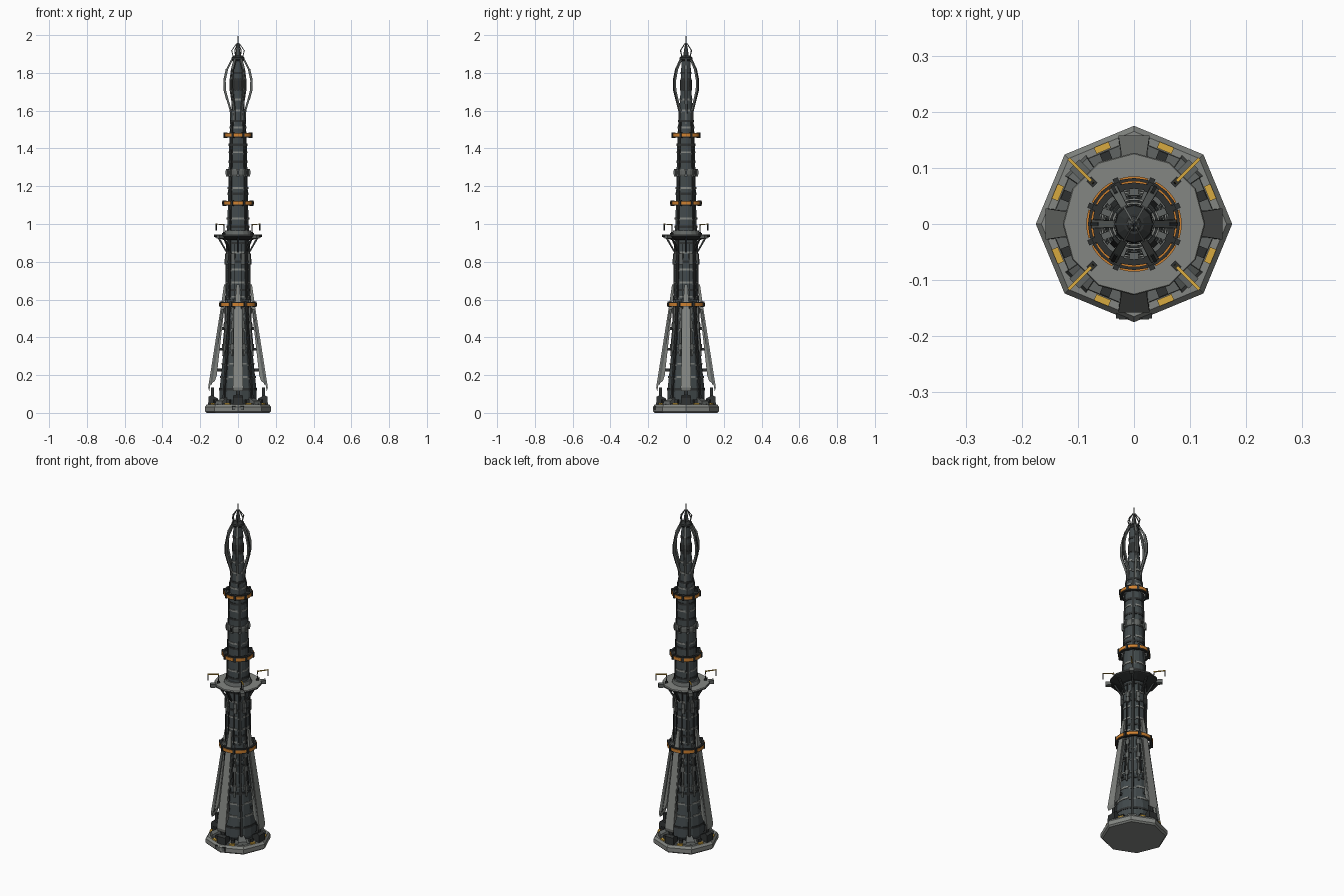
import bpy, bmesh, math
from math import cos, sin, radians

cube = bpy.data.objects.get("Cube")
if cube:
    bpy.data.objects.remove(cube, do_unlink=True)


def material(name, rgb):
    m = bpy.data.materials.new(name)
    m.use_nodes = True
    m.diffuse_color = (*rgb, 1)
    m.node_tree.nodes["Principled BSDF"].inputs["Base Color"].default_value = (*rgb, 1)
    return m


SLATE = material("slate panel", (0.055, 0.068, 0.072))
DARK = material("dark metal", (0.028, 0.031, 0.031))
STEEL = material("mid steel", (0.12, 0.13, 0.125))
PALE = material("pale grey", (0.23, 0.24, 0.225))
ORANGE = material("orange", (0.62, 0.22, 0.03))
YELLOW = material("yellow", (0.68, 0.40, 0.05))


def finish(name, bm, mat):
    bmesh.ops.recalc_face_normals(bm, faces=bm.faces)
    mesh = bpy.data.meshes.new(name)
    bm.to_mesh(mesh)
    bm.free()
    mesh.materials.append(mat)
    ob = bpy.data.objects.new(name, mesh)
    bpy.context.collection.objects.link(ob)
    return ob


def polar(r, deg, z, side=0.0):
    """Point at radius r along a heading, shifted sideways."""
    a = radians(deg)
    return (r * cos(a) - side * sin(a), r * sin(a) + side * cos(a), z)


def around(n, start=0.0):
    return [start + 360 * i / n for i in range(n)]


def lathe(name, profile, mat, sides=16, start=0.0):
    """Solid of revolution, capped at both ends."""
    bm = bmesh.new()
    rows = [[bm.verts.new(polar(r, a, z)) for a in around(sides, start)] for r, z in profile]
    for lo, hi in zip(rows, rows[1:]):
        for i in range(sides):
            j = (i + 1) % sides
            bm.faces.new((lo[i], lo[j], hi[j], hi[i]))
    bm.faces.new(rows[0])
    bm.faces.new(rows[-1])
    return finish(name, bm, mat)


def arcs(name, r0, r1, z0, z1, mat, headings, span, steps=4):
    """Curved bars of rectangular section centred on each heading."""
    bm = bmesh.new()
    section = [(r0, z0), (r1, z0), (r1, z1), (r0, z1)]
    for h in headings:
        rows = [[bm.verts.new(polar(r, h - span / 2 + span * i / steps, z)) for r, z in section]
                for i in range(steps + 1)]
        for a, b in zip(rows, rows[1:]):
            for i in range(4):
                j = (i + 1) % 4
                bm.faces.new((a[i], a[j], b[j], b[i]))
        bm.faces.new(rows[0])
        bm.faces.new(rows[-1])
    return finish(name, bm, mat)


def prism(name, points, mat, headings, shift=0.0):
    """Radial outline of (radius, z, half width), repeated on each heading."""
    bm = bmesh.new()
    for h in headings:
        left = [bm.verts.new(polar(r, h, z, shift - w)) for r, z, w in points]
        right = [bm.verts.new(polar(r, h, z, shift + w)) for r, z, w in points]
        bm.faces.new(left)
        bm.faces.new(right)
        n = len(points)
        for i in range(n):
            j = (i + 1) % n
            bm.faces.new((left[i], left[j], right[j], right[i]))
    return finish(name, bm, mat)


def block(name, r0, r1, z0, z1, w, mat, headings, shift=0.0):
    return prism(name, [(r0, z0, w), (r1, z0, w), (r1, z1, w), (r0, z1, w)], mat, headings, shift)


def strip(name, path, thick, mat, headings, shift=0.0):
    """Bar following (radius, z, half width) with depth towards the axis."""
    inner = [(r - thick, z, w) for r, z, w in reversed(path)]
    return prism(name, path + inner, mat, headings, shift)


AXES, DIAG, EIGHT = around(4), around(4, 45), around(8, 22.5)

# Octagonal base
lathe("base", [(0.166, 0), (0.175, 0.008), (0.175, 0.032), (0.165, 0.045)], PALE, 8)
lathe("base_deck", [(0.152, 0.04), (0.150, 0.05)], STEEL, 8)
block("hazard_plates", 0.141, 0.153, 0.045, 0.053, 0.014, YELLOW, EIGHT)
prism("deck_blocks", [(0.09, 0.045, 0.016), (0.147, 0.045, 0.026), (0.142, 0.062, 0.024),
                      (0.09, 0.085, 0.014)], STEEL, DIAG)
prism("fin_clamps", [(0.105, 0.045, 0.022), (0.158, 0.045, 0.028), (0.156, 0.085, 0.026),
                     (0.140, 0.095, 0.022), (0.105, 0.075, 0.018)], DARK, AXES)
block("clamp_posts", 0.128, 0.142, 0.08, 0.135, 0.01, DARK, AXES)
block("deck_lockers", 0.118, 0.138, 0.045, 0.07, 0.009, DARK, EIGHT)
block("entry_hatch", 0.14, 0.168, 0.014, 0.036, 0.032, DARK, [-90])
for s in (-0.019, 0.019):
    block("entry_panel", 0.165, 0.170, 0.018, 0.032, 0.008, STEEL, [-90], s)

# Tapered tower
BODY = [(0.088, 0.045), (0.101, 0.07), (0.099, 0.13), (0.089, 0.22), (0.078, 0.33), (0.068, 0.44),
        (0.064, 0.58), (0.062, 0.75), (0.059, 0.95), (0.054, 1.12), (0.050, 1.30), (0.046, 1.47),
        (0.038, 1.58), (0.031, 1.68), (0.027, 1.78), (0.024, 1.88)]
lathe("tower_body", BODY, SLATE, 16, 11.25)


def body_radius(z):
    for (r0, z0), (r1, z1) in zip(BODY, BODY[1:]):
        if z0 <= z <= z1:
            return r0 + (r1 - r0) * (z - z0) / (z1 - z0)
    return BODY[-1][0]


# Broken pale seams and dark full collars
for z in (0.19, 0.26, 0.36, 0.44, 0.51, 0.615, 0.69, 0.76, 0.85, 1.03, 1.19, 1.38, 1.51, 1.60, 1.66):
    r = body_radius(z)
    arcs("pale_seam", r - 0.008, r + 0.003, z - 0.005, z + 0.005, PALE, AXES, 62)
    arcs("side_seam", r - 0.008, r + 0.002, z - 0.012, z - 0.004, STEEL, DIAG, 24)
for z in (0.125, 0.32, 0.48, 0.65, 0.80, 0.90, 0.985, 1.16, 1.33, 1.42, 1.545, 1.72, 1.80):
    r = body_radius(z)
    lathe("dark_collar", [(r + 0.003, z - 0.006), (r + 0.003, z + 0.006)], DARK, 16, 11.25)


def rib(name, z0, z1, w, out, mat, headings, shift=0.0):
    zs = [z0] + [z for _, z in BODY if z0 < z < z1] + [z1]
    strip(name, [(body_radius(z) + out, z, w) for z in zs], 0.012 + out, mat, headings, shift)


# Vertical ribs, pipes and service boxes
rib("lower_rib", 0.07, 0.57, 0.006, 0.008, DARK, DIAG)
rib("lower_pipe", 0.30, 0.60, 0.004, 0.008, STEEL, EIGHT)
rib("middle_rib", 0.60, 0.92, 0.007, 0.006, DARK, DIAG)
rib("upper_rib", 0.96, 1.54, 0.006, 0.005, DARK, DIAG)
for s in (-0.017, 0.017):
    rib("axis_pipe", 0.36, 0.56, 0.004, 0.006, DARK, AXES, s)
    rib("long_pipe", 0.60, 0.90, 0.002, 0.004, DARK, AXES, s)
for z in (0.35, 0.46, 0.54, 0.80, 0.83):
    r = body_radius(z)
    block("service_box", r - 0.01, r + 0.011, z - 0.014, z + 0.014, 0.009, STEEL, EIGHT)

# Four buttress fins with struts to the tower
prism("buttress_fin", [(0.146, 0.15, 0.022), (0.152, 0.115, 0.026), (0.158, 0.135, 0.028),
                       (0.091, 0.56, 0.017), (0.074, 0.68, 0.008), (0.064, 0.68, 0.008),
                       (0.074, 0.54, 0.012), (0.112, 0.20, 0.020), (0.122, 0.17, 0.020)], PALE, AXES)
for z, reach in ((0.22, 0.115), (0.33, 0.1), (0.44, 0.088)):
    block("fin_strut", 0.06, reach, z, z + 0.014, 0.007, DARK, AXES)
for s in (-0.021, 0.021):
    strip("fin_rail", [(0.150, 0.15, 0.003), (0.087, 0.55, 0.003)], 0.012, STEEL, AXES, s)

# Orange banded hoops
for z, r in ((0.575, 0.101), (1.11, 0.085), (1.47, 0.077)):
    arcs("hoop_frame", r - 0.014, r - 0.003, z - 0.013, z + 0.013, DARK, [0], 360, 24)
    arcs("hoop_band", r - 0.006, r, z - 0.008, z + 0.008, ORANGE, around(8), 35)
    block("hoop_clamps", r - 0.016, r + 0.003, z - 0.015, z + 0.015, 0.005, DARK, EIGHT)
    block("hoop_spokes", body_radius(z) - 0.01, r - 0.008, z - 0.006, z + 0.006, 0.006, STEEL, EIGHT)

# Sensor collar
lathe("sensor_collar", [(0.055, 1.255), (0.058, 1.262), (0.058, 1.282), (0.055, 1.29)], STEEL, 16)
block("sensor_boxes", 0.05, 0.064, 1.252, 1.292, 0.008, STEEL, around(8))
block("sensor_faces", 0.06, 0.066, 1.262, 1.282, 0.005, DARK, around(8))

# Observation platform with braces
lathe("platform_underside", [(0.075, 0.915), (0.122, 0.93), (0.127, 0.933), (0.127, 0.941)], DARK, 12)
lathe("platform_deck", [(0.127, 0.941), (0.125, 0.945)], PALE, 12)
lathe("platform_core", [(0.075, 0.945), (0.068, 0.965)], STEEL, 16)
prism("platform_brace", [(0.055, 0.85, 0.004), (0.064, 0.85, 0.004), (0.112, 0.932, 0.004),
                         (0.100, 0.932, 0.004)], DARK, around(8))
block("edge_box", 0.118, 0.150, 0.923, 0.943, 0.012, STEEL, DIAG)

# Lamp cranes on the platform diagonals
strip("crane_post", [(0.110, 0.94, 0.003), (0.106, 0.975, 0.002), (0.109, 1.0, 0.002)], 0.004, DARK, DIAG)
block("crane_foot", 0.098, 0.114, 0.943, 0.952, 0.006, DARK, DIAG)
prism("crane_arm", [(0.104, 0.993, 0.003), (0.165, 0.998, 0.003), (0.165, 1.002, 0.003),
                    (0.104, 0.998, 0.003)], YELLOW, DIAG)
block("crane_lamp", 0.161, 0.165, 0.965, 1.0, 0.002, DARK, DIAG)

# Six-armed cage around the head
CAGE = [(0.041, 1.53, 0.006), (0.044, 1.60, 0.006), (0.060, 1.655, 0.007), (0.075, 1.71, 0.008),
        (0.076, 1.76, 0.008), (0.063, 1.82, 0.007), (0.036, 1.872, 0.006)]
strip("cage_arm", CAGE, 0.011, STEEL, around(6))
strip("cage_arm_spine", [(r + 0.002, z, 0.003) for r, z, _ in CAGE[2:6]], 0.004, DARK, around(6))
lathe("cage_core", [(0.027, 1.69), (0.031, 1.71), (0.031, 1.76), (0.025, 1.78)], DARK, 12)
lathe("cage_cap", [(0.026, 1.862), (0.035, 1.872), (0.033, 1.882), (0.018, 1.892)], DARK, 12)

# Spire with small prongs
lathe("spire", [(0.014, 1.885), (0.011, 1.92), (0.006, 1.945), (0.003, 1.965), (0.001, 2.0)], STEEL, 8)
strip("spire_prong", [(0.026, 1.88, 0.002), (0.036, 1.918, 0.002), (0.010, 1.955, 0.002)],
      0.005, STEEL, around(6))
